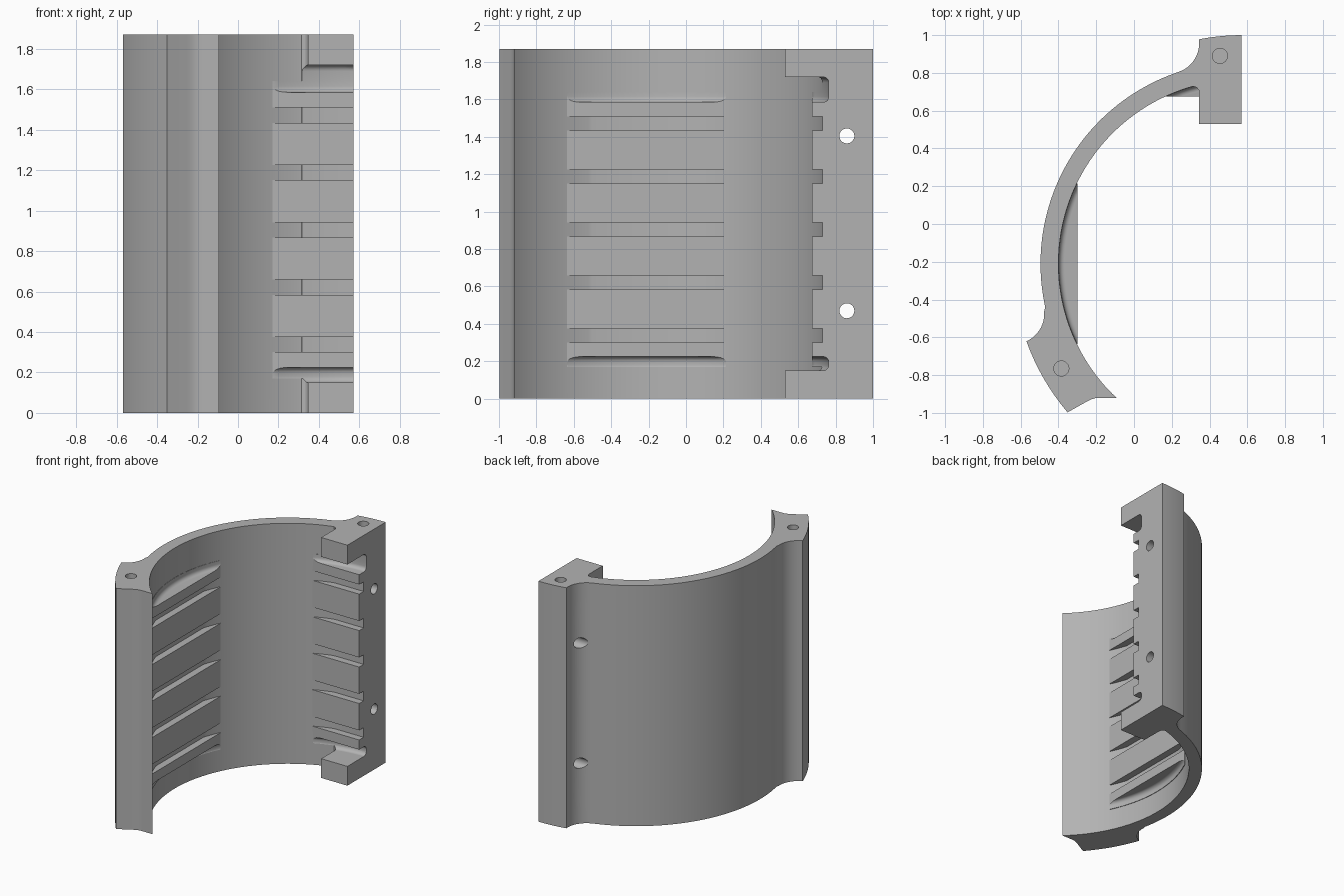
import bpy, bmesh, math
from mathutils import Vector, Matrix

if "Cube" in bpy.data.objects:
    bpy.data.objects.remove(bpy.data.objects["Cube"])

CX, CY = 0.575, -0.21          # axis of the half shell
R_IN, R_OUT, R_LUG = 0.975, 1.07, 1.21
HEIGHT = 1.87
FACE_X = 0.57                  # mating face of the flange

grey = bpy.data.materials.new("plain grey")
grey.use_nodes = True
grey.diffuse_color = (0.45, 0.45, 0.45, 1)
grey.node_tree.nodes["Principled BSDF"].inputs["Base Color"].default_value = (0.45, 0.45, 0.45, 1)


def arc(cx, cy, r, start, end, steps):
    """Points on an arc, angles in degrees."""
    angles = [math.radians(start + (end - start) * i / steps) for i in range(steps + 1)]
    return [(cx + r * math.cos(a), cy + r * math.sin(a)) for a in angles]


def angle(cx, cy, x, y):
    return math.degrees(math.atan2(y - cy, x - cx)) % 360


def finish(name, bm):
    bmesh.ops.recalc_face_normals(bm, faces=bm.faces)
    mesh = bpy.data.meshes.new(name)
    bm.to_mesh(mesh)
    bm.free()
    mesh.materials.append(grey)
    obj = bpy.data.objects.new(name, mesh)
    bpy.context.collection.objects.link(obj)
    return obj


def prism(name, points, vector):
    """Extrude a closed 3D outline along a vector."""
    bm = bmesh.new()
    face = bm.faces.new([bm.verts.new(p) for p in points])
    new = bmesh.ops.extrude_face_region(bm, geom=[face])["geom"]
    verts = [g for g in new if isinstance(g, bmesh.types.BMVert)]
    bmesh.ops.translate(bm, verts=verts, vec=Vector(vector))
    return finish(name, bm)


def box(name, low, high):
    (x, y, z), (u, v, w) = low, high
    return prism(name, [(x, y, z), (u, y, z), (u, v, z), (x, v, z)], (0, 0, w - z))


def rod(name, centre, radius, length, axis="Z"):
    bm = bmesh.new()
    turn = Matrix.Rotation(math.pi / 2, 4, "Y") if axis == "X" else Matrix()
    bmesh.ops.create_cone(bm, cap_ends=True, segments=32, radius1=radius, radius2=radius,
                          depth=length, matrix=Matrix.Translation(centre) @ turn)
    return finish(name, bm)


def rounded_disc(name, low, high, r=0.973, c=0.03):
    """Disc around the shell axis with rounded rims."""
    rim = arc(r - c, low + c, c, -90, 0, 5) + arc(r - c, high - c, c, 0, 90, 5)
    bm = bmesh.new()
    count = 128
    rings = []
    for rad, z in rim:
        rings.append([bm.verts.new((x, y, z)) for x, y in arc(CX, CY, rad, 0, 360, count)[:-1]])
    for a, b in zip(rings, rings[1:]):
        for i in range(count):
            j = (i + 1) % count
            bm.faces.new((a[i], a[j], b[j], b[i]))
    bm.faces.new(rings[0])
    bm.faces.new(rings[-1])
    return finish(name, bm)


def combine(target, tool, operation):
    mod = target.modifiers.new("combine", "BOOLEAN")
    mod.operation = operation
    mod.solver = "EXACT"
    mod.object = tool
    bpy.context.view_layer.objects.active = target
    bpy.ops.object.modifier_apply(modifier=mod.name)
    bpy.data.objects.remove(tool)


# Half shell with a lug at one end and a flange at the other
fx, fy, fr = 0.185, 0.957, 0.16      # outer fillet at the flange
lx, ly, lr = -0.635, -0.475, 0.16    # outer fillet at the lug
flange_join = angle(CX, CY, fx, fy)
lug_join = angle(CX, CY, lx, ly)
outline = [(0.6, 0.53), (0.6, 1.0)]
outline += arc(CX, CY, R_LUG, 90, angle(CX, CY, 0.345, 0.978), 5)
outline += arc(fx, fy, fr, 0, flange_join - 180, 12)
outline += arc(CX, CY, R_OUT, flange_join, lug_join, 56)[1:]
outline += arc(lx, ly, lr, lug_join - 180, angle(lx, ly, -0.57, -0.62) - 360, 10)[1:]
outline += arc(CX, CY, R_LUG + 0.006, angle(CX, CY, -0.57, -0.62),
               angle(CX, CY, -0.355, -1.0), 8)[1:]
outline += [(-0.25, -0.94), (-0.225, -0.928), (-0.2, -0.921), (-0.175, -0.92)]
outline += arc(CX, CY, R_IN, angle(CX, CY, -0.093, -0.92), angle(CX, CY, 0.295, 0.724), 64)
outline += [(0.315, 0.729), (0.333, 0.722), (0.343, 0.708), (0.345, 0.69), (0.345, 0.53)]
body = prism("half_shell", [(x, y, 0) for x, y in outline], (0, 0, HEIGHT))

# Clear the middle of the flange
combine(body, rounded_disc("flange_clearance", 0.15, 1.72), "DIFFERENCE")

# Flat pads with five square grooves: (depth, height) comb
comb = [(1, 0.17)]
for i in range(5):
    low = 0.3 + 0.2835 * i
    comb += [(1, low), (0, low), (0, low + 0.075), (1, low + 0.075)]
comb += [(1, 1.64)]


def pad_profile(floor, top, back):
    pts = [(floor + (top - floor) * d, z) for d, z in comb]
    return [(back, pts[0][1])] + pts + [(back, pts[-1][1])]


wall_pad = prism("wall_pad", [(x, -0.635, z) for x, z in pad_profile(-0.355, -0.3, -0.403)],
                 (0, 0.85, 0))
flange_pad = prism("flange_pad", [(0.17, y, z) for y, z in pad_profile(0.73, 0.675, 0.777)],
                   (0.43, 0, 0))
combine(body, wall_pad, "UNION")
combine(body, flange_pad, "UNION")

# Rounded relief at both ends of the pads
for low, high in ((0.15, 0.225), (1.585, 1.72)):
    combine(body, rounded_disc("relief", low, high), "DIFFERENCE")

# Flat mating face
combine(body, box("trim", (FACE_X, -2, -1), (2, 2, 3)), "DIFFERENCE")

# Blind holes in the top and cross holes through the flange
for x, y in ((0.455, 0.89), (-0.385, -0.765)):
    combine(body, rod("pin_hole", (x, y, HEIGHT), 0.04, 0.5), "DIFFERENCE")
for z in (0.47, 1.405):
    combine(body, rod("bolt_hole", (0.4, 0.86, z), 0.04, 0.6, "X"), "DIFFERENCE")

# Smooth curved walls, keep machined edges crisp
bpy.ops.object.select_all(action="DESELECT")
body.select_set(True)
bpy.context.view_layer.objects.active = body
bpy.ops.object.shade_smooth_by_angle(angle=math.radians(25))
